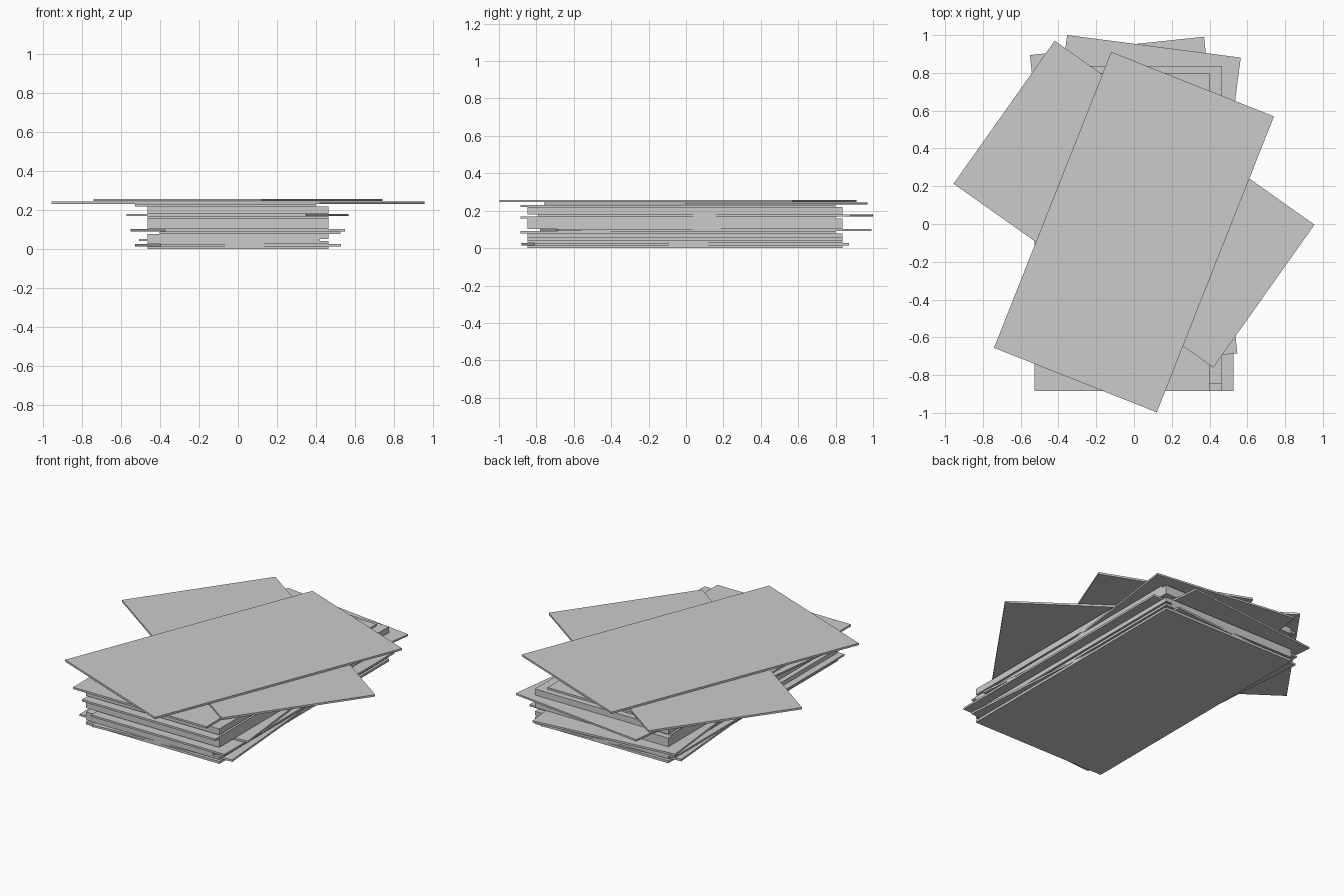
import bpy
from math import radians

if "Cube" in bpy.data.objects:
    bpy.data.objects.remove(bpy.data.objects["Cube"])

W, L = 0.927, 1.685   # shared page size


def page(name, z0, z1, x=0.0, y=0.0, angle=0.0):
    """Flat rectangular slab between heights z0 and z1."""
    bpy.ops.mesh.primitive_cube_add(size=1, location=(x, y, (z0 + z1) / 2),
                                    rotation=(0, 0, radians(angle)))
    ob = bpy.context.object
    ob.name = name
    ob.scale = (W, L, z1 - z0)
    bpy.ops.object.transform_apply(location=False, rotation=False, scale=True)
    return ob


# Neat bundles and stray sheets, bottom to top: (name, z0, z1, x, y, angle)
layers = [
    ("paper_bundle", 0.000, 0.015, 0, -0.005, 0),
    ("turned_sheet", 0.015, 0.027, 0, -0.005, 4.4),
    ("paper_bundle", 0.027, 0.042, 0, -0.005, 0),
    ("shifted_sheet", 0.042, 0.053, -0.043, -0.005, 0),
    ("paper_bundle", 0.053, 0.079, 0, -0.005, 0),
    ("shifted_sheet", 0.079, 0.091, 0.062, -0.042, 0),
    ("turned_sheet", 0.091, 0.103, -0.002, 0.105, 6),
    ("paper_bundle", 0.103, 0.158, 0, -0.005, 0),
    ("shifted_sheet", 0.158, 0.170, 0, -0.042, 0),
    ("turned_sheet", 0.170, 0.181, -0.003, 0.105, -7.4),
    ("paper_bundle", 0.181, 0.219, 0, -0.005, 0),
    ("shifted_sheet", 0.219, 0.231, -0.063, -0.042, 0),
    ("loose_sheet", 0.232, 0.244, 0, 0.105, 54.7),
    ("top_sheet", 0.246, 0.258, 0, -0.043, -21.6),
]
for layer in layers:
    page(*layer)
